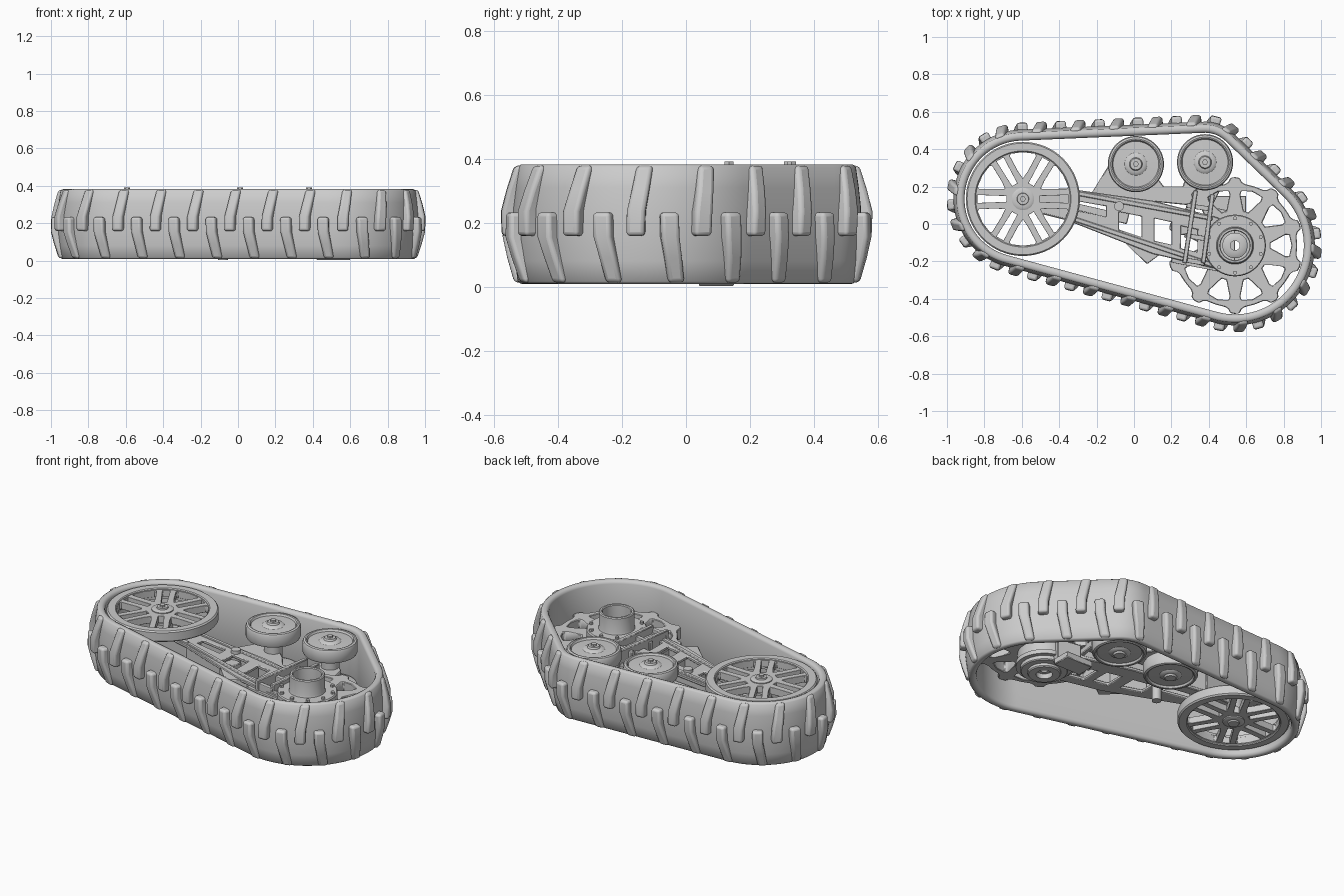
import bpy, bmesh, math
from math import cos, sin, pi, atan2, acos, hypot

if "Cube" in bpy.data.objects:
    bpy.data.objects.remove(bpy.data.objects["Cube"])

IDLER, DRIVE = (-.594, .134), (.54, -.115)
ROLLERS = [(.01, .32), (.38, .33)]
MID = .195


def finish(name, bm, bevel=0, segs=2, angle=35):
    bmesh.ops.remove_doubles(bm, verts=bm.verts, dist=1e-5)
    bmesh.ops.recalc_face_normals(bm, faces=bm.faces)
    me = bpy.data.meshes.new(name)
    bm.to_mesh(me)
    bm.free()
    ob = bpy.data.objects.new(name, me)
    bpy.context.collection.objects.link(ob)
    if bevel:
        m = ob.modifiers.new("bevel", 'BEVEL')
        m.width, m.segments, m.limit_method = bevel, segs, 'ANGLE'
    bpy.ops.object.select_all(action='DESELECT')
    ob.select_set(True)
    bpy.context.view_layer.objects.active = ob
    bpy.ops.object.shade_smooth_by_angle(angle=math.radians(angle))
    return ob


def skin(bm, rings, closed):
    """Join rings of points with quads; cap the ends when not closed."""
    vs = [[bm.verts.new(p) for p in r] for r in rings]
    n, k = len(vs), len(vs[0])
    for i in range(n if closed else n - 1):
        a, b = vs[i], vs[(i + 1) % n]
        for j in range(k):
            bm.faces.new((a[j], a[(j + 1) % k], b[(j + 1) % k], b[j]))
    if not closed:
        bm.faces.new(vs[0])
        bm.faces.new(vs[-1])


def revolve(name, centre, profile, segs=48, flip=False):
    """Lathe a closed (radius, z) profile round a vertical axis."""
    bm = bmesh.new()
    if flip:
        profile = [(r, 2 * MID - z) for r, z in profile]
    skin(bm, [[(centre[0] + r * cos(2 * pi * i / segs), centre[1] + r * sin(2 * pi * i / segs), z)
               for r, z in profile] for i in range(segs)], True)
    return finish(name, bm)


def cyl(name, centre, r, z0, z1, segs=24):
    return revolve(name, centre, [(0, z0), (r, z0), (r, z1), (0, z1)], segs)


def plate(name, loops, z0, z1, bevel=.004):
    """Extruded flat plate; the first loop is the outline, the rest are holes."""
    cu = bpy.data.curves.new(name, 'CURVE')
    cu.dimensions, cu.fill_mode, cu.extrude = '2D', 'BOTH', (z1 - z0) / 2
    for pts in loops:
        sp = cu.splines.new('POLY')
        sp.points.add(len(pts) - 1)
        for p, q in zip(sp.points, pts):
            p.co = (q[0], q[1], 0, 1)
        sp.use_cyclic_u = True
    tmp = bpy.data.objects.new(name + "_tmp", cu)
    bpy.context.collection.objects.link(tmp)
    me = bpy.data.meshes.new_from_object(tmp.evaluated_get(bpy.context.evaluated_depsgraph_get()))
    bpy.data.objects.remove(tmp)
    bm = bmesh.new()
    bm.from_mesh(me)
    bpy.data.meshes.remove(me)
    for v in bm.verts:
        v.co.z += (z0 + z1) / 2
    return finish(name, bm, bevel, 1)


def polar(c, pts):
    return [(c[0] + r * cos(math.radians(a)), c[1] + r * sin(math.radians(a))) for r, a in pts]


def circle(c, r, n=48):
    return polar(c, [(r, 360 * i / n) for i in range(n)])


def bar(name, p, q, w, z0, z1):
    d = hypot(q[0] - p[0], q[1] - p[1])
    nx, ny = -(q[1] - p[1]) / d * w / 2, (q[0] - p[0]) / d * w / 2
    return plate(name, [[(p[0] - nx, p[1] - ny), (q[0] - nx, q[1] - ny),
                         (q[0] + nx, q[1] + ny), (p[0] + nx, p[1] + ny)]], z0, z1)


# Track path: a belt stretched round three circles
wheels = [(IDLER, .312), (DRIVE, .368), (ROLLERS[1], .158)]
normals = []
for i in range(3):
    (a, ra), (b, rb) = wheels[i], wheels[(i + 1) % 3]
    dx, dy = b[0] - a[0], b[1] - a[1]
    normals.append(atan2(dy, dx) - acos((ra - rb) / hypot(dx, dy)))
pieces = []
for i in range(3):
    (a, ra), (b, rb) = wheels[i], wheels[(i + 1) % 3]
    n, n2 = normals[i], normals[(i + 1) % 3]
    p = (a[0] + ra * cos(n), a[1] + ra * sin(n))
    q = (b[0] + rb * cos(n), b[1] + rb * sin(n))
    pieces.append(('line', hypot(q[0] - p[0], q[1] - p[1]), p, n, 0))
    pieces.append(('arc', (rb + .065) * ((n2 - n) % (2 * pi)), b, n, rb))
LENGTH = sum(p[1] for p in pieces)


def on_track(s, off, z):
    s %= LENGTH
    for kind, ln, c, n, r in pieces:
        if s <= ln:
            break
        s -= ln
    if kind == 'line':
        return (c[0] + off * cos(n) - s * sin(n), c[1] + off * sin(n) + s * cos(n), z)
    a = n + s / (r + .065)
    return (c[0] + (r + off) * cos(a), c[1] + (r + off) * sin(a), z)


# Rubber belt with a crowned outer face and rounded edges
half = [(0, .026), (.006, .013), (.018, .008), (.034, .009), (.043, .016), (.052, .08), (.059, .145)]
section = half + [(o, 2 * MID - z) for o, z in reversed(half)]
bm = bmesh.new()
skin(bm, [[on_track(LENGTH * i / 240, o, z) for o, z in section] for i in range(240)], True)
finish("track_belt", bm, angle=50)

# Two rows of slanted tread lugs, staggered
COUNT = 24
pitch = LENGTH / COUNT
lug = [(.158, 0, .06, .094), (.235, .002, .06, .096), (.30, .014, .058, .08), (.378, .028, .056, .056)]
bm = bmesh.new()
for i in range(COUNT):
    for flip in (0, 1):
        s0 = .054 + pitch * (i + .5 * flip)
        rings = []
        for z, t, w, h in lug:
            zz = 2 * MID - z if flip else z
            rings.append([on_track(s0 + t + u * w, o, zz)
                          for u, o in ((-.5, .03), (-.46, h), (.46, h), (.5, .03))])
        skin(bm, rings, False)
finish("tread_lugs", bm, .014, 3, 40)

# Idler: two spoked wheels on one axle
for side, flip in (("upper", False), ("lower", True)):
    drop = .02 if flip else 0
    revolve("idler_rim_" + side, IDLER, [(r, z - drop) for r, z in ((.252, .305), (.298, .305), (.305, .312),
            (.305, .362), (.298, .37), (.257, .37), (.252, .365))], 64, flip)
    holes = []
    for k in range(6):
        a = 60 * k
        holes.append(polar(IDLER, [(.11, a + 30), (.15, a + 20), (.24, a + 13), (.25, a + 15),
                                   (.25, a + 30), (.25, a + 45), (.24, a + 47), (.15, a + 40)]))
        holes.append(polar(IDLER, [(.09, a - 10), (.245, a - 5), (.245, a + 5), (.09, a + 10)]))
    z0, z1 = (.05, .09) if flip else (.32, .362)
    plate("idler_spokes_" + side, [circle(IDLER, .258, 64)] + holes, z0, z1, .006)
    revolve("idler_hub_" + side, IDLER, [(r, z - drop) for r, z in ((0, .30), (.06, .30), (.06, .367),
            (.05, .372), (.032, .372), (.03, .38), (0, .38))], 32, flip)
cyl("idler_axle", IDLER, .03, .06, .38)
cyl("idler_bolt", IDLER, .016, .37, .391, 6)

# Return rollers: two paired wheels
for i, c in enumerate(ROLLERS):
    for side, flip in (("upper", False), ("lower", True)):
        revolve(f"roller_{i}_{side}", c, [(0, .285), (.13, .285), (.145, .29), (.15, .30), (.15, .355),
                (.145, .366), (.135, .37), (.128, .368), (.122, .357), (.06, .36), (.05, .368),
                (.035, .37), (.03, .38), (0, .38)], 56, flip)
    cyl(f"roller_axle_{i}", c, .025, .06, .38)
    cyl(f"roller_bolt_{i}", c, .016, .37, .391, 6)

# Drive sprocket with ten windows and ten teeth
outline, windows = [], []
for k in range(10):
    a = 36 * k
    outline += [(.333, a - 9), (.332, a), (.333, a + 9), (.342, a + 12), (.362, a + 14),
                (.366, a + 18), (.362, a + 22), (.342, a + 24)]
    windows.append(polar(DRIVE, [(.19, a - 4), (.19, a + 4), (.275, a + 12), (.295, a + 11),
                                 (.302, a), (.295, a - 11), (.275, a - 12)]))
plate("drive_sprocket", [polar(DRIVE, outline)] + windows + [circle(DRIVE, .1)], .16, .225, .006)

# Drive hub, bolted flange and bearing housing
revolve("hub_flange", DRIVE, [(.08, .225), (.165, .225), (.165, .268), (.16, .275), (.10, .275),
        (.097, .285), (.097, .37), (.092, .375), (.082, .375), (.078, .37), (.078, .25)], 56)
revolve("hub_housing", DRIVE, [(.045, .03), (.085, .03), (.09, .036), (.09, .05), (.125, .05), (.13, .055),
        (.13, .075), (.155, .075), (.155, .10), (.145, .105), (.145, .165), (.045, .165)], 56)
revolve("hub_core", DRIVE, [(.025, .06), (.068, .06), (.068, .29), (.05, .30), (.025, .30)], 32)
for k in range(10):
    cyl(f"flange_bolt_{k}", polar(DRIVE, [(.145, 36 * k + 18)])[0], .011, .27, .288, 6)

# Mounting block under the drive side
bar("drive_mount_block", (.42, .095), (.60, .095), .11, .002, .04)
bar("drive_mount_web", (.44, .06), (.58, .03), .05, .03, .16)

# Main beam: two pierced plates with side walls
beam = [(-.64, .18), (-.36, .19), (.1, .125), (.43, .04), (.54, .0), (.54, -.22), (.42, -.235),
        (.1, -.16), (-.36, .02), (-.64, .09)]
cuts = [[(-.32, .125), (-.15, .095), (-.15, .04), (-.32, .075)],
        [(-.08, .065), (.04, .04), (.04, -.07), (-.08, -.03)],
        [(.11, .03), (.20, .01), (.20, -.11), (.11, -.09)],
        [(.25, -.01), (.34, -.03), (.34, -.15), (.25, -.13)]]
for i, z in enumerate((.11, .235)):
    plate(f"beam_plate_{i}", [beam] + cuts, z, z + .02)
for i, (p, q) in enumerate((((-.6, .165), (-.36, .175)), ((-.36, .175), (.42, .03)),
                            ((-.6, .1), (-.36, .04)), ((-.36, .04), (.42, -.22)))):
    bar(f"beam_wall_{i}", p, q, .025, .115, .262)
for i, (p, q) in enumerate((((-.11, .11), (-.11, -.02)), ((.08, .07), (.08, -.13)), ((.23, .04), (.23, -.17)))):
    bar(f"beam_rib_{i}", p, q, .018, .12, .25)
cyl("idler_axle_sleeve", IDLER, .055, .10, .29)

# Tensioner rod inside the beam
bar("tensioner_rod", (-.34, .10), (-.1, .045), .035, .165, .205)
bar("tensioner_block", (-.1, .05), (-.03, .033), .07, .15, .22)

# Roller bracket, gusset and upright clamps
plate("roller_bracket", [[(-.23, .16), (-.12, .34), (.0, .37), (.1, .28), (.16, .2), (.26, .2), (.31, .35),
      (.40, .38), (.46, .32), (.48, .22), (.42, .1), (.30, .1), (.1, .12), (-.05, .14)]], .165, .205)
for i, c in enumerate(ROLLERS):
    cyl(f"roller_sleeve_{i}", c, .05, .11, .28)
plate("lower_gusset", [[(-.06, -.09), (.07, -.215), (.17, -.14), (.1, -.1)]], .12, .25)
bar("clamp_arm_0", (.27, -.21), (.33, .18), .025, .13, .30)
bar("clamp_arm_1", (.37, -.21), (.42, .16), .025, .13, .30)
for i, (p, q) in enumerate((((.28, .1), (.41, .08)), ((.27, -.06), (.39, -.08)), ((.26, -.19), (.38, -.21)))):
    bar(f"clamp_cross_{i}", p, q, .025, .15, .28)
bar("drive_torque_bar", (.2, -.19), (.46, -.24), .03, .14, .24)

# Pivot pin below the beam
cyl("pivot_pin", (-.08, .095), .026, .002, .275)
